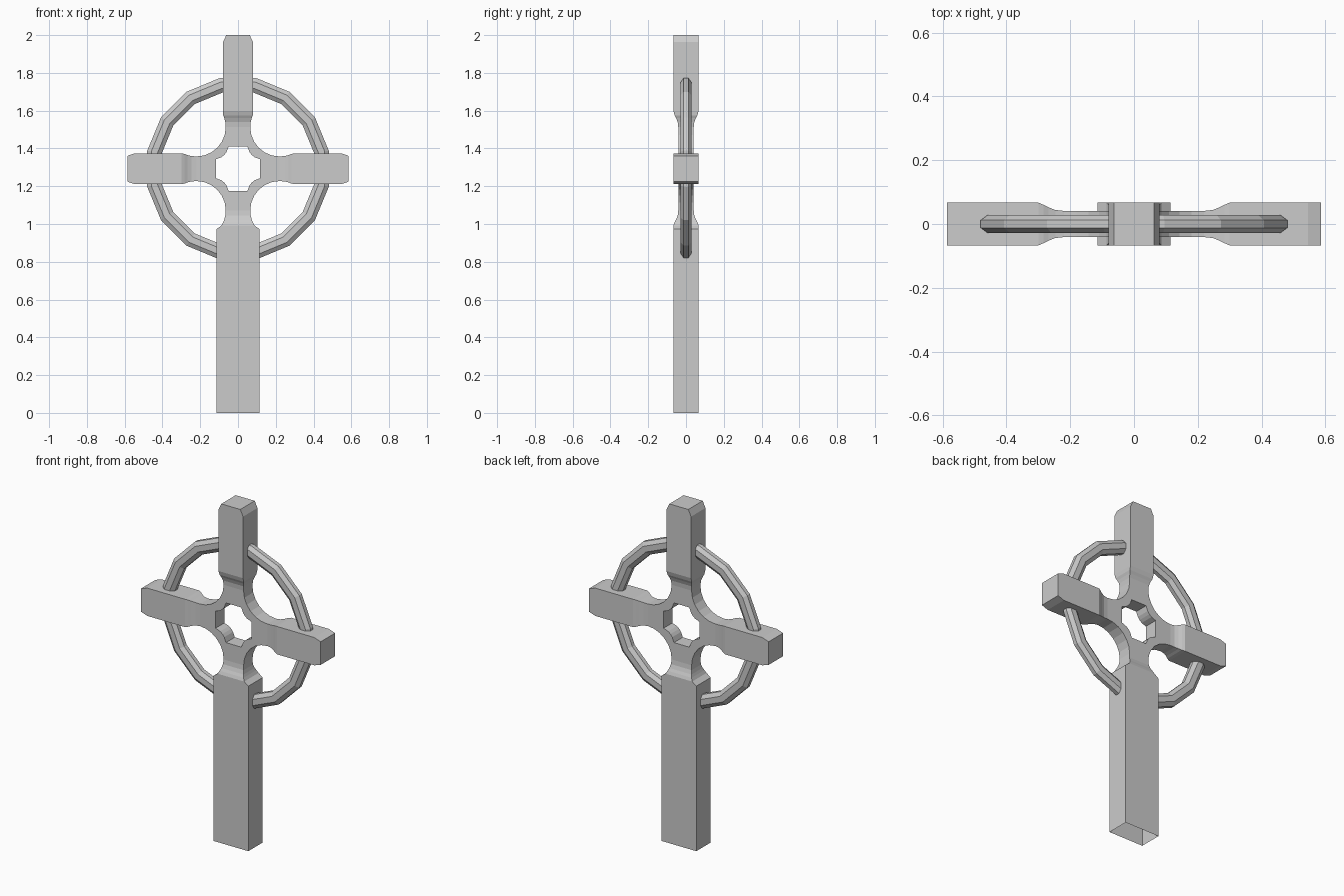
import bpy, bmesh
from math import sin, cos, pi, radians

if "Cube" in bpy.data.objects:
    bpy.data.objects.remove(bpy.data.objects["Cube"])

CZ = 1.2925      # height of the cross centre
THIN, THICK = 0.041, 0.067


def finish(bm, name):
    bmesh.ops.remove_doubles(bm, verts=bm.verts, dist=0.0005)
    bmesh.ops.recalc_face_normals(bm, faces=bm.faces)
    me = bpy.data.meshes.new(name)
    bm.to_mesh(me)
    bm.free()
    ob = bpy.data.objects.new(name, me)
    bpy.context.collection.objects.link(ob)
    return ob


def scallop(deg, depth):
    # point on the circular cut between two arms: (distance, half width, half depth)
    a = radians(deg)
    return (0.22 + 0.155 * sin(a), 0.22 + 0.155 * cos(a), depth)


NECK = [scallop(d, THIN) for d in (225, 210, 195, 180)]
FLARE = [scallop(170, 0.044), scallop(162, 0.052), scallop(156, 0.060)]
HOLE = [(-0.073, 0.073), (-0.061, 0.088), (-0.05, 0.117),
        (0.05, 0.117), (0.061, 0.088), (0.073, 0.073)]


def add_arm(bm, turn, outer, cap=True):
    c, s = round(cos(turn)), round(sin(turn))

    def vert(side, dist, y):
        return bm.verts.new((side * c + dist * s, y, CZ - side * s + dist * c))

    # quarter of the hub: front, back and inner hole wall
    rim = [(w, u) for u, w, d in NECK]
    outline = HOLE + rim + [(-w, u) for w, u in reversed(rim)]
    front = [vert(w, u, -THIN) for w, u in outline]
    back = [vert(w, u, THIN) for w, u in outline]
    bm.faces.new(front)
    bm.faces.new(back[::-1])
    n = len(outline)
    for i in range(n - 1):
        if i == len(HOLE) - 1 or i == len(HOLE) + len(NECK) - 1:
            continue      # seam to the next arm, and the neck opening
        bm.faces.new((front[i], front[i + 1], back[i + 1], back[i]))

    # arm lofted outward through rectangular sections
    loops = [[vert(a * w, u, b * d) for a, b in ((-1, -1), (1, -1), (1, 1), (-1, 1))]
             for u, w, d in [NECK[-1]] + FLARE + outer]
    for p, q in zip(loops, loops[1:]):
        for i in range(4):
            j = (i + 1) % 4
            bm.faces.new((p[i], p[j], q[j], q[i]))
    if cap:
        bm.faces.new(loops[-1])


# cross with pierced hub; the foot of the shaft is open
bm = bmesh.new()
add_arm(bm, 0, [(0.307, 0.08, THICK), (0.67, 0.08, THICK), (0.7075, 0.062, THICK)])
for turn in (pi / 2, -pi / 2):
    add_arm(bm, turn, [(0.30, 0.082, THICK), (0.545, 0.082, THICK), (0.586, 0.068, THICK)])
add_arm(bm, pi, [(0.30, 0.087, THICK), (0.32, 0.114, THICK), (CZ, 0.114, THICK)], cap=False)
finish(bm, "cross_body")

# sixteen-sided ring with an eight-sided section
bm = bmesh.new()
section = [(0.49, -0.012), (0.49, 0.012), (0.468, 0.028), (0.434, 0.028),
           (0.412, 0.012), (0.412, -0.012), (0.434, -0.028), (0.468, -0.028)]
loops = []
for k in range(16):
    a = (k + 0.5) * pi / 8
    loops.append([bm.verts.new((r * cos(a), y, CZ + r * sin(a))) for r, y in section])
for k in range(16):
    p, q = loops[k], loops[(k + 1) % 16]
    for i in range(8):
        j = (i + 1) % 8
        bm.faces.new((p[i], p[j], q[j], q[i]))
finish(bm, "ring")
